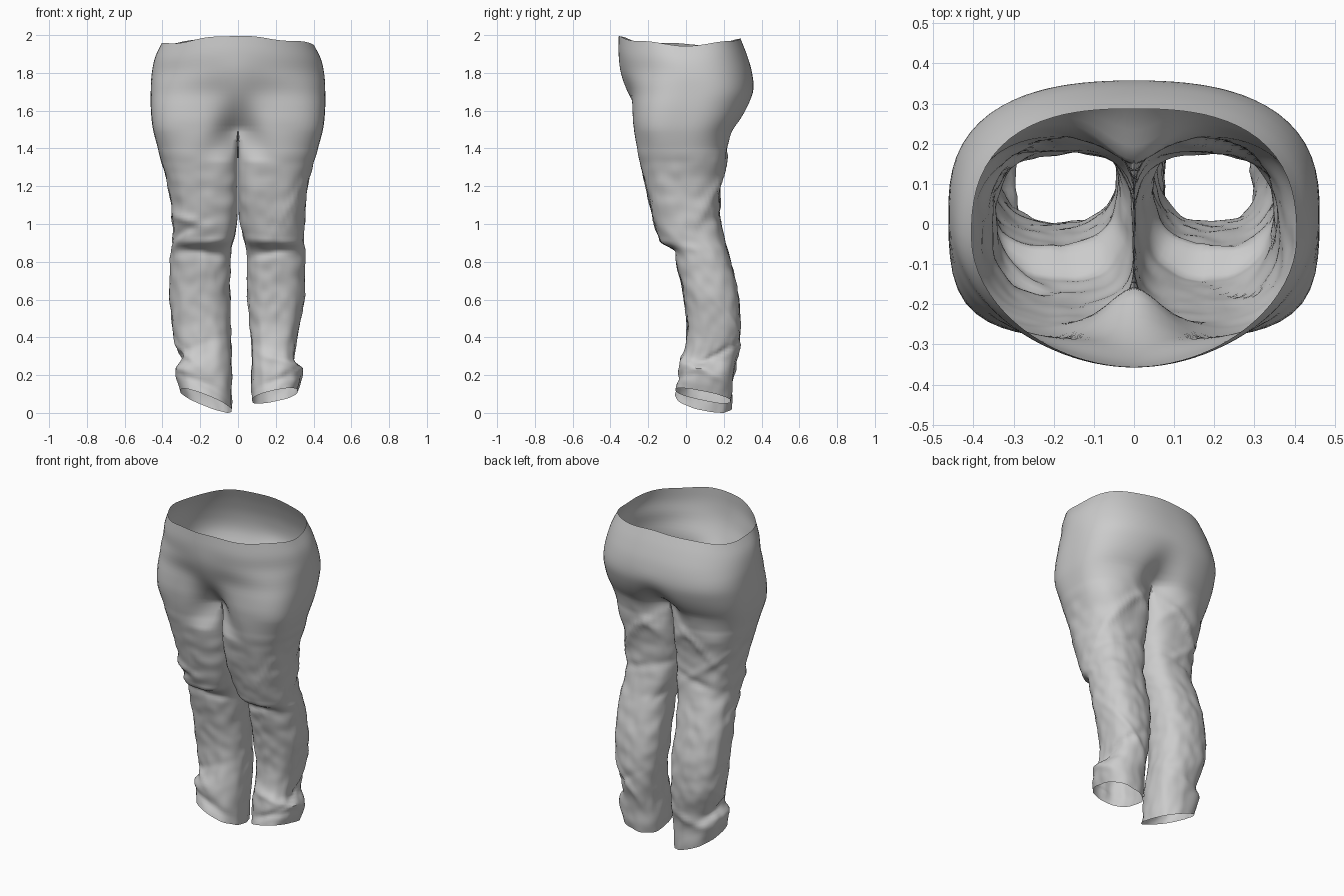
import bpy, bmesh, math
from mathutils import Vector, noise

if "Cube" in bpy.data.objects:
    bpy.data.objects.remove(bpy.data.objects["Cube"])

OUT, INN = 42, 14          # segments round the outside / along the inner thigh
CROTCH, BLEND = 1.50, 0.17

# Hips: z, half width, front y, back y, front squareness, back squareness, centre front/back dip
HIPS = [(1.40, .425, -.270, .215, 3.4, 2.8, .15, -.09),
        (1.50, .450, -.282, .260, 3.6, 2.8, .12, -.10),
        (1.55, .457, -.287, .295, 3.6, 2.7, .08, -.06),
        (1.62, .462, -.288, .332, 3.4, 2.6, .025, -.02),
        (1.70, .462, -.294, .355, 2.9, 2.6, -.015, 0),
        (1.80, .457, -.335, .350, 2.1, 2.5, -.01, 0),
        (1.90, .440, -.357, .322, 1.9, 2.5, 0, 0),
        (1.99, .405, -.356, .287, 1.9, 2.6, 0, 0)]
# Legs: z, inner x, outer x, front y, back y
RIGHT = [(.10, .075, .315, -.055, .235), (.15, .070, .330, -.045, .245),
         (.22, .070, .338, -.038, .250), (.28, .075, .302, -.028, .262),
         (.40, .068, .315, .005, .285), (.60, .050, .350, -.010, .280),
         (.80, .048, .355, -.050, .238), (.86, .045, .353, -.068, .222),
         (.91, .035, .348, -.128, .208), (1.0, .012, .352, -.162, .188),
         (1.2, -.002, .370, -.215, .182), (1.5, -.004, .450, -.280, .250)]
LEFT = [(.10, .035, .305, -.055, .240), (.15, .032, .320, -.040, .245),
        (.22, .032, .335, -.035, .250), (.28, .034, .305, -.022, .262),
        (.40, .036, .338, .003, .285), (.60, .042, .360, -.012, .280),
        (.80, .040, .360, -.052, .238), (.86, .035, .352, -.068, .222),
        (.91, .025, .350, -.130, .208), (1.0, .006, .345, -.165, .188),
        (1.2, -.002, .372, -.215, .182), (1.5, -.004, .450, -.280, .250)]
# Folds: side (0 = both), z, angle (0 front, 90 outside, 180 back), spread, slope, height, thickness
FOLDS = [(0, .90, 0, 60, -.02, .012, .022), (0, .86, 5, 55, .03, -.012, .02),
         (1, 1.18, 150, 50, .22, .010, .028), (-1, 1.15, 160, 50, -.15, .010, .028),
         (0, 1.28, 170, 60, .20, .010, .03), (0, 1.38, 190, 50, -.20, .008, .03),
         (0, 1.06, 180, 60, .05, -.010, .028), (-1, 1.02, 30, 35, .05, .014, .026),
         (-1, .96, 40, 35, -.08, -.010, .024), (1, 1.05, 20, 30, .30, .008, .026),
         (1, .30, 100, 80, .08, -.012, .02), (1, .24, 60, 80, -.05, .010, .022),
         (-1, .34, 60, 60, .10, .010, .024), (-1, .29, 90, 80, -.05, -.012, .022),
         (0, .17, 20, 90, .03, -.008, .022), (1, .40, 160, 60, -.18, .010, .026),
         (-1, .26, 190, 60, .06, .010, .024)]


def sample(rows, z):
    """Smoothly interpolate a table of rows at height z."""
    z = min(max(z, rows[0][0]), rows[-1][0])
    i = max(k for k in range(len(rows) - 1) if rows[k][0] <= z)
    a, b = rows[i], rows[i + 1]
    pre, nxt = rows[max(i - 1, 0)], rows[min(i + 2, len(rows) - 1)]
    h = b[0] - a[0]
    t = (z - a[0]) / h
    out = []
    for c in range(1, len(a)):
        m0 = (b[c] - pre[c]) / (b[0] - pre[0]) * h
        m1 = (nxt[c] - a[c]) / (nxt[0] - a[0]) * h
        out.append((2*t**3 - 3*t*t + 1)*a[c] + (t**3 - 2*t*t + t)*m0
                   + (3*t*t - 2*t**3)*b[c] + (t**3 - t*t)*m1)
    return out


def radius(th, a, b, n):
    return ((abs(math.sin(th)) / a)**n + (abs(math.cos(th)) / b)**n)**(-1 / n)


def hip_point(th, z, side):
    hw, yf, yb, nf, nb, cf, cb = sample(HIPS, z)
    front = math.cos(th) > 0
    r = radius(th, hw, (yb - yf) / 2, nf if front else nb)
    x, y = r * math.sin(th), (yf + yb) / 2 - r * math.cos(th)
    y += (cf if front else cb) * math.exp(-(x / .10)**2)
    w = min(max((z - 1.75) / .24, 0), 1)               # wavy waist rim
    dz = w * (.005 * math.cos(th) - .04 * math.sin(th)**2
              + .008 * math.sin(6 * th + side) * math.sin(th))
    return Vector((side * abs(x), y, z + dz))


def leg_point(th, z, side):
    x0, x1, yf, yb = sample(RIGHT if side > 0 else LEFT, z)
    inner = math.sin(th) < 0                           # inner thighs are flatter
    flat = 2.5 + (1.0 * min(1, max(0, (z - .9) / .3)) if inner else 0)
    r = radius(th, (x1 - x0) / 2, (yb - yf) / 2, flat)
    for s, fz, fa, spread, slope, amp, thick in FOLDS:  # cloth folds
        if s in (0, side):
            d = (th - math.radians(fa) + math.pi) % (2 * math.pi) - math.pi
            r += amp * math.exp(-((z - fz - slope * d) / thick)**2
                                - (d / math.radians(spread))**2)
    fade = min(1, max(0, (1.45 - z) / .2))
    r += .007 * fade * noise.noise((3 * math.sin(th) + 9 * side, 3 * math.cos(th), z * 14))
    lx, ly = r * math.sin(th), -r * math.cos(th)
    w = min(max((.32 - z) / .22, 0), 1)                # slanted hem
    dz = w * ((0 if side > 0 else -.025) + (.2 if side > 0 else .38) * lx - .2 * ly)
    x = max((x0 + x1) / 2 + lx, .0015)
    return Vector((side * x, (yf + yb) / 2 + ly, z + dz))


def hip_ring(z, side):
    return [hip_point(math.pi * i / OUT, z, side) for i in range(OUT + 1)]


def leg_ring(z, side):
    a0, a1 = math.radians(-45), math.radians(225)
    angles = [a0 + (a1 - a0) * i / OUT for i in range(OUT + 1)]
    angles += [a1 + math.radians(90) * i / INN for i in range(1, INN)]
    ring = [leg_point(a, z, side) for a in angles]
    w = min(max((CROTCH - z) / BLEND, 0), 1)
    if w < 1:                                          # blend into the seat and crotch seam
        top = hip_ring(z, side)
        f, b = top[0], top[-1]
        top += [b.lerp(f, i / INN) for i in range(1, INN)]
        ring = [p.lerp(q, w) for p, q in zip(top, ring)]
    return ring


def skin(bm, rings, closed):
    rows = [[bm.verts.new(p) for p in ring] for ring in rings]
    n = len(rows[0])
    for a, b in zip(rows, rows[1:]):
        for i in range(n if closed else n - 1):
            j = (i + 1) % n
            bm.faces.new((a[i], a[j], b[j], b[i]))


bm = bmesh.new()
for side in (1, -1):
    # seat half, waist down to crotch
    skin(bm, [hip_ring(CROTCH + .49 * k / 20, side) for k in range(21)], False)
    # leg, crotch down to hem
    skin(bm, [leg_ring(CROTCH - 1.40 * k / 100, side) for k in range(101)], True)
bmesh.ops.remove_doubles(bm, verts=bm.verts, dist=.0002)
bmesh.ops.recalc_face_normals(bm, faces=bm.faces)
low = min(v.co.z for v in bm.verts)
for v in bm.verts:                                     # rest the hem on the ground
    v.co.z -= low * max(0, 1 - v.co.z / .5)

mesh = bpy.data.meshes.new("trousers")
bm.to_mesh(mesh)
bm.free()
trousers = bpy.data.objects.new("trousers", mesh)
bpy.context.collection.objects.link(trousers)
bpy.context.view_layer.objects.active = trousers
trousers.select_set(True)
bpy.ops.object.shade_smooth_by_angle(angle=math.radians(50))
